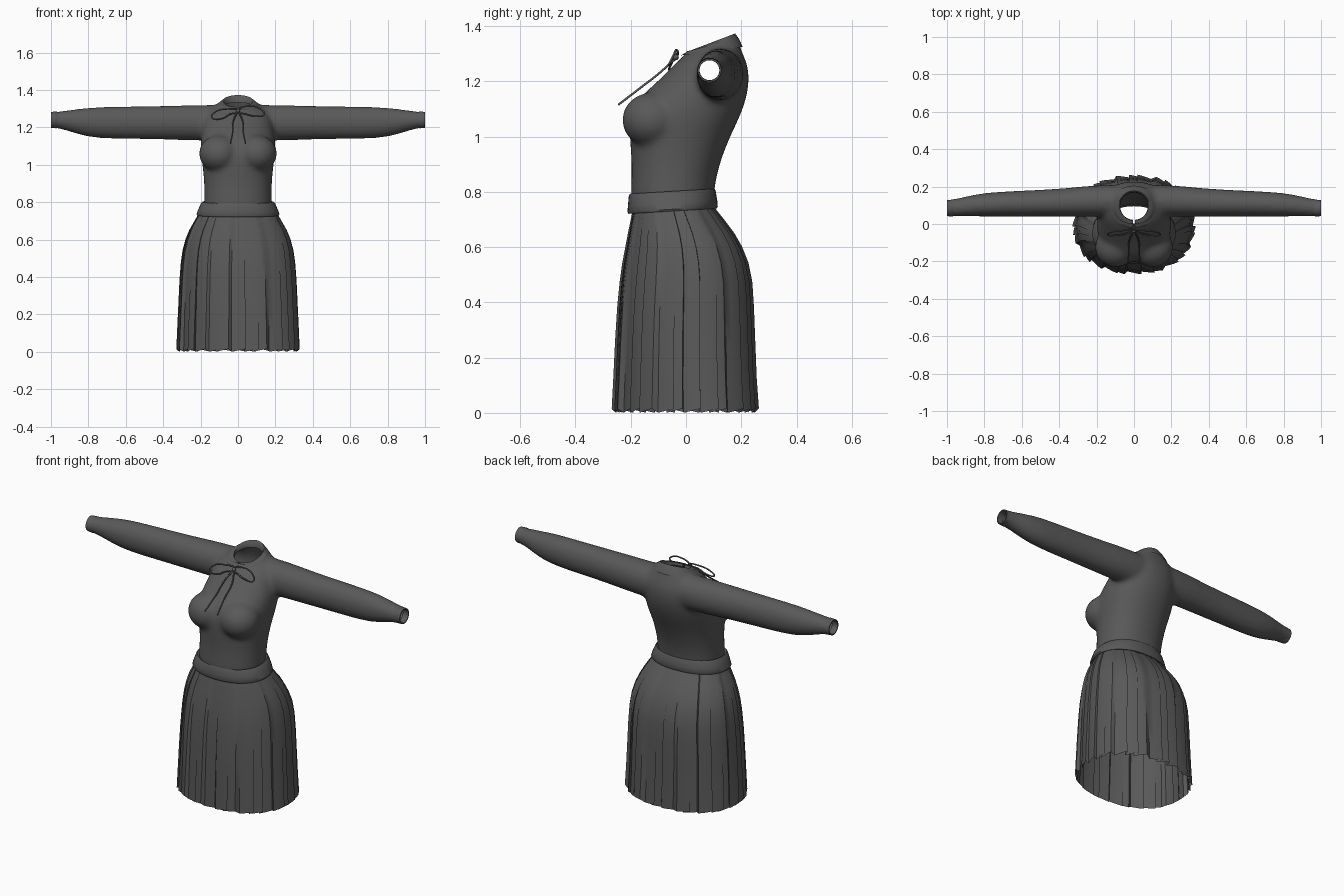
import bpy, bmesh, math
from mathutils import Vector

if "Cube" in bpy.data.objects:
    bpy.data.objects.remove(bpy.data.objects["Cube"])

cloth = bpy.data.materials.new("charcoal_cloth")
cloth.use_nodes = True
cloth.diffuse_color = (0.1, 0.1, 0.1, 1)
cloth.node_tree.nodes["Principled BSDF"].inputs["Base Color"].default_value = (0.1, 0.1, 0.1, 1)


def oval(rx, y0, y1, z, tilt=0.0, n=32, power=2.2, gap=0.0):
    """Horizontal rounded ring from front y0 to back y1, optionally split at the front."""
    yc, ry, ring = (y0 + y1) / 2, (y1 - y0) / 2, []
    for i in range(n):
        f = i / (n - 1) if gap else i / n
        a = -math.pi / 2 + gap + f * (2 * math.pi - 2 * gap)
        c, s = math.cos(a), math.sin(a)
        k = (abs(c) ** power + abs(s) ** power) ** (-1 / power)
        ring.append(Vector((rx * c * k, yc + ry * s * k, z + tilt * s * k * ry)))
    return ring


def loft(bm, rings, closed=True, caps=False):
    rows = [[bm.verts.new(p) for p in ring] for ring in rings]
    n = len(rows[0])
    for lo, hi in zip(rows, rows[1:]):
        for i in range(n if closed else n - 1):
            j = (i + 1) % n
            bm.faces.new((lo[i], lo[j], hi[j], hi[i]))
    if caps:
        bm.faces.new(rows[0][::-1])
        bm.faces.new(rows[-1])


def make(name, bm, angle=40):
    bmesh.ops.recalc_face_normals(bm, faces=bm.faces)
    mesh = bpy.data.meshes.new(name)
    bm.to_mesh(mesh)
    bm.free()
    mesh.materials.append(cloth)
    ob = bpy.data.objects.new(name, mesh)
    bpy.context.collection.objects.link(ob)
    bpy.ops.object.select_all(action="DESELECT")
    ob.select_set(True)
    bpy.context.view_layer.objects.active = ob
    bpy.ops.object.shade_smooth_by_angle(angle=math.radians(angle))
    return ob


# Blouse: torso, bust and sleeve volumes fused into one skin
bm = bmesh.new()
torso = [(0.72, 0.185, -0.2, 0.1, 0), (0.8, 0.18, -0.2, 0.1, 0), (0.9, 0.18, -0.195, 0.12, 0),
         (1.0, 0.19, -0.205, 0.16, 0), (1.06, 0.2, -0.205, 0.19, 0), (1.13, 0.2, -0.185, 0.218, 0),
         (1.2, 0.19, -0.1, 0.23, 0), (1.26, 0.18, -0.045, 0.225, 0), (1.3, 0.15, -0.01, 0.2, 0.1),
         (1.325, 0.1, 0.0, 0.19, 0.25), (1.37, 0.075, 0.02, 0.175, 0.25)]
loft(bm, [oval(rx, y0, y1, z, t) for z, rx, y0, y1, t in torso], caps=True)
arm = [(0.2, 0.125, 1.225, 0.087, 0.097), (0.35, 0.115, 1.225, 0.077, 0.092),
       (0.55, 0.11, 1.225, 0.071, 0.088), (0.75, 0.105, 1.225, 0.067, 0.086),
       (0.85, 0.1, 1.23, 0.06, 0.071), (0.95, 0.088, 1.24, 0.047, 0.046),
       (1.0, 0.085, 1.24, 0.045, 0.043), (1.05, 0.085, 1.24, 0.045, 0.043)]
arms = [(-x, *rest) for x, *rest in arm[::-1]] + arm
loft(bm, [[(x, y + ry * math.cos(a * math.pi / 12), z + rz * math.sin(a * math.pi / 12))
           for a in range(24)] for x, y, z, ry, rz in arms], caps=True)
for side in (-1, 1):
    bust = bmesh.ops.create_uvsphere(bm, u_segments=24, v_segments=16, radius=1)["verts"]
    bmesh.ops.scale(bm, vec=(0.11, 0.11, 0.1), verts=bust)
    bmesh.ops.translate(bm, vec=(side * 0.1, -0.123, 1.06), verts=bust)
blouse = make("blouse", bm, 180)
blouse.modifiers.new("round", "SUBSURF").levels = 2
fuse = blouse.modifiers.new("fuse", "REMESH")
fuse.mode, fuse.voxel_size, fuse.use_smooth_shade = "VOXEL", 0.011, True
soften = blouse.modifiers.new("soften", "SMOOTH")
soften.factor, soften.iterations = 0.5, 14
for mod in list(blouse.modifiers):
    bpy.ops.object.modifier_apply(modifier=mod.name)

# Open the wrists, waist and neck
bm = bmesh.new()
bm.from_mesh(blouse.data)
for co, no in (((0.995, 0, 0), (1, 0, 0)), ((-0.995, 0, 0), (-1, 0, 0)),
               ((0, 0, 0.775), (0, 0, -1)), ((0, 0.09, 1.33), (0, -0.25, 1))):
    bmesh.ops.bisect_plane(bm, geom=bm.verts[:] + bm.edges[:] + bm.faces[:],
                           plane_co=co, plane_no=no, clear_outer=True)
bm.to_mesh(blouse.data)
bm.free()
bpy.ops.object.shade_smooth()

# Cuffs turned in at the wrists
for side, label in ((1, "left_cuff"), (-1, "right_cuff")):
    bm = bmesh.new()
    loft(bm, [[(side * x, 0.085 + r * math.cos(a * math.pi / 12), 1.24 + r * math.sin(a * math.pi / 12))
               for a in range(24)]
              for x, r in ((0.965, 0.042), (0.97, 0.045), (1.0, 0.043), (1.0, 0.037), (0.965, 0.036))])
    make(label, bm)

# Folded collar, split at the front
bm = bmesh.new()
loft(bm, [oval(rx, y0, y1, z, t, 41, 2.0, 0.07) for rx, y0, y1, z, t in (
    (0.074, 0.022, 0.168, 1.315, 0.25), (0.076, 0.018, 0.17, 1.338, 0.38),
    (0.082, 0.01, 0.178, 1.341, 0.38), (0.105, -0.005, 0.192, 1.327, 0.26),
    (0.128, -0.02, 0.205, 1.309, 0.14))], closed=False)
make("collar", bm, 60)

# Waistband
bm = bmesh.new()
loft(bm, [oval(rx, y0, y1, z, 0.06, 48) for rx, y0, y1, z in (
    (0.178, -0.195, 0.095, 0.795), (0.19, -0.203, 0.103, 0.802), (0.198, -0.207, 0.107, 0.795),
    (0.213, -0.21, 0.113, 0.76), (0.222, -0.212, 0.115, 0.737), (0.218, -0.208, 0.111, 0.73),
    (0.2, -0.19, 0.1, 0.73))])
make("waistband", bm, 50)

# Skirt: knife pleats that deepen towards the hem
PLEATS = 30
outline = [(0.745, 0.205, -0.188, 0.1), (0.7, 0.23, -0.198, 0.135), (0.65, 0.258, -0.208, 0.172),
           (0.6, 0.278, -0.217, 0.2), (0.54, 0.293, -0.228, 0.223), (0.47, 0.302, -0.237, 0.236),
           (0.38, 0.308, -0.245, 0.241), (0.25, 0.313, -0.252, 0.245), (0.12, 0.318, -0.257, 0.249),
           (0.008, 0.322, -0.262, 0.256)]
bm = bmesh.new()
rings = []
for z, rx, y0, y1 in outline:
    down = 1 - z / 0.745
    ring, depth = [], 0.004 + 0.012 * down
    for p in range(PLEATS):
        for t, lift in ((-0.12, -0.5), (0.3, -0.15), (0.65, 0.2), (1.0, 0.5)):
            a = 2 * math.pi * (p + t + 0.25 * math.sin(p * 2.3)) / PLEATS
            c, s = math.cos(a), math.sin(a)
            k = (abs(c) ** 2.25 + abs(s) ** 2.25) ** (-1 / 2.25)
            off = lift * depth
            ring.append(((rx + off) * c * k, (y0 + y1) / 2 + ((y1 - y0) / 2 + off) * s * k,
                         z + 0.015 * lift * down))
    rings.append(ring)
loft(bm, rings)
make("pleated_skirt", bm, 35)


def cord(name, points, cyclic=False):
    curve = bpy.data.curves.new(name, "CURVE")
    curve.dimensions, curve.bevel_depth, curve.bevel_resolution = "3D", 0.004, 2
    curve.resolution_u, curve.use_fill_caps = 8, True
    sp = curve.splines.new("BEZIER")
    sp.bezier_points.add(len(points) - 1)
    for bp, co in zip(sp.bezier_points, points):
        bp.co, bp.handle_left_type, bp.handle_right_type = co, "AUTO", "AUTO"
    sp.use_cyclic_u = cyclic
    curve.materials.append(cloth)
    bpy.context.collection.objects.link(bpy.data.objects.new(name, curve))


# Thin cord bow with two loops and two hanging tails
for side, label, lift in ((1, "left", 0.01), (-1, "right", -0.005)):
    cord(label + "_bow_loop", [(0, -0.035, 1.288), (side * 0.06, -0.035, 1.303 + lift),
                               (side * 0.125, -0.045, 1.285 + lift), (side * 0.14, -0.058, 1.258 + lift),
                               (side * 0.09, -0.06, 1.252 + lift), (side * 0.04, -0.05, 1.272)], True)
    cord(label + "_bow_tail", [(0, -0.035, 1.288), (side * 0.025, -0.09, 1.235),
                               (side * 0.028, -0.16, 1.18), (side * 0.04, -0.245, 1.115)])
bm = bmesh.new()
bmesh.ops.create_uvsphere(bm, u_segments=12, v_segments=8, radius=0.011)
bmesh.ops.translate(bm, vec=(0, -0.037, 1.287), verts=bm.verts)
make("bow_knot", bm, 60)
